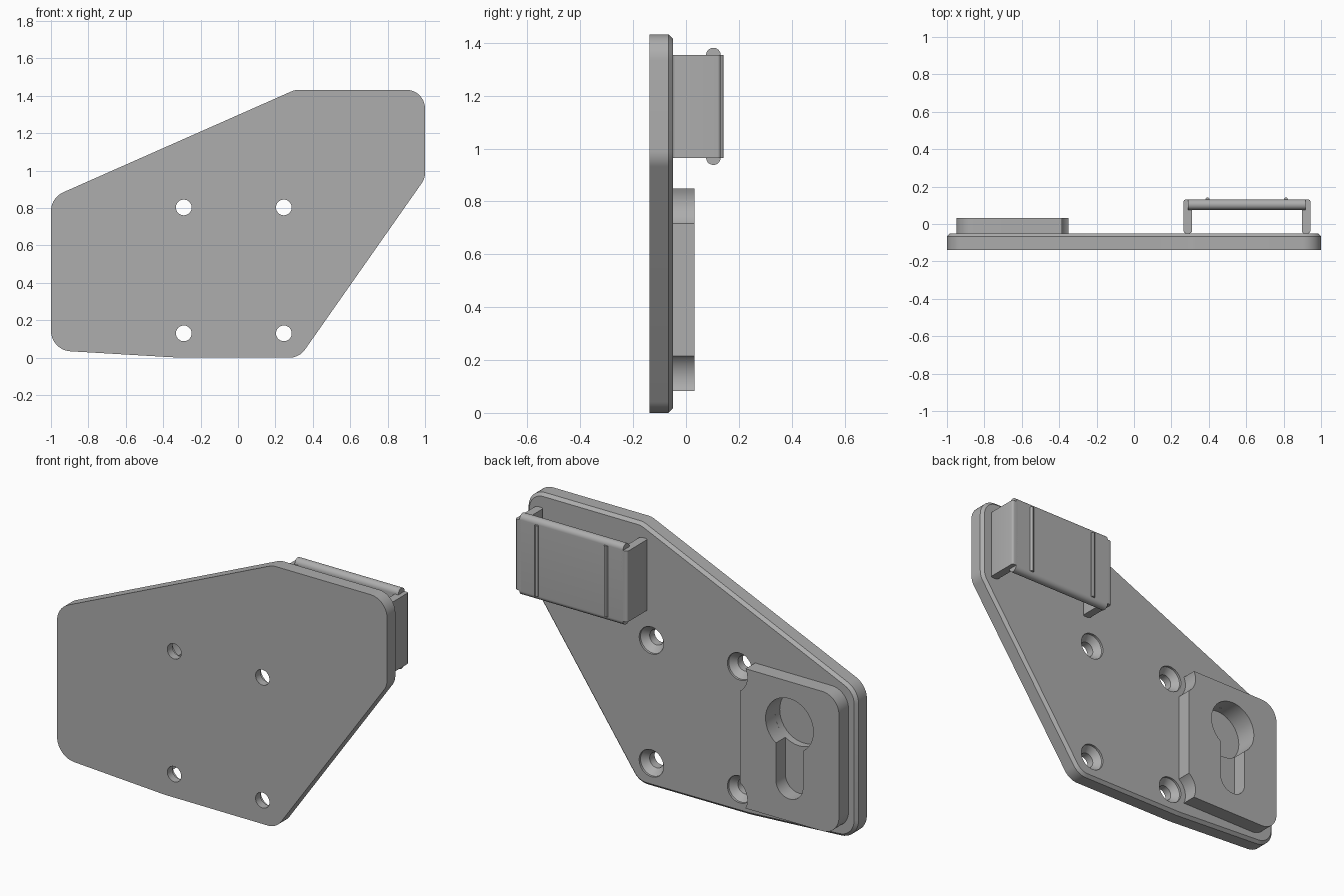
import bpy, bmesh, math
from mathutils import Vector

if "Cube" in bpy.data.objects:
    bpy.data.objects.remove(bpy.data.objects["Cube"])

grey = bpy.data.materials.new("grey")
grey.diffuse_color = (0.42, 0.42, 0.42, 1)
grey.use_nodes = True
grey.node_tree.nodes["Principled BSDF"].inputs["Base Color"].default_value = grey.diffuse_color


def fillet(corners, steps=10):
    """Round each (x, z, radius) corner of a counter-clockwise outline."""
    out = []
    for i, (x, z, r) in enumerate(corners):
        p = Vector((x, z))
        a = (Vector(corners[i - 1][:2]) - p).normalized()
        b = (Vector(corners[(i + 1) % len(corners)][:2]) - p).normalized()
        if r == 0:
            out.append(p)
            continue
        half = a.angle(b) / 2
        centre = p + (a + b).normalized() * (r / math.sin(half))
        start = p + a * (r / math.tan(half)) - centre
        sweep = math.pi - 2 * half
        for k in range(steps + 1):
            t = sweep * k / steps
            c, s = math.cos(t), math.sin(t)
            out.append(centre + Vector((start.x * c - start.y * s, start.x * s + start.y * c)))
    return out


def circle(x, z, r, n=40):
    return [Vector((x + r * math.cos(2 * math.pi * k / n), z + r * math.sin(2 * math.pi * k / n)))
            for k in range(n)]


def inset(pts, d):
    """Move a counter-clockwise outline inwards by d."""
    out = []
    for i, p in enumerate(pts):
        e1 = (p - pts[i - 1]).normalized()
        e2 = (pts[(i + 1) % len(pts)] - p).normalized()
        n1, n2 = Vector((-e1.y, e1.x)), Vector((-e2.y, e2.x))
        out.append(p + (n1 + n2) * (d / (1 + n1.dot(n2))))
    return out


def loft(name, rings, to3d=lambda u, v, w: (u, w, v)):
    """Skin a list of (outline, depth) rings and cap both ends."""
    bm = bmesh.new()
    loops = [[bm.verts.new(to3d(p[0], p[1], w)) for p in pts] for pts, w in rings]
    for lo, hi in zip(loops, loops[1:]):
        n = len(lo)
        for i in range(n):
            bm.faces.new((lo[i], lo[(i + 1) % n], hi[(i + 1) % n], hi[i]))
    bm.faces.new(loops[0][::-1])
    bm.faces.new(loops[-1])
    bmesh.ops.recalc_face_normals(bm, faces=bm.faces[:])
    mesh = bpy.data.meshes.new(name)
    bm.to_mesh(mesh)
    bm.free()
    mesh.materials.append(grey)
    obj = bpy.data.objects.new(name, mesh)
    bpy.context.collection.objects.link(obj)
    return obj


def select(obj):
    bpy.ops.object.select_all(action='DESELECT')
    obj.select_set(True)
    bpy.context.view_layer.objects.active = obj


def cut(obj, cutters):
    for c in cutters:
        mod = obj.modifiers.new("cut", 'BOOLEAN')
        mod.operation, mod.solver, mod.object = 'DIFFERENCE', 'EXACT', c
        select(obj)
        bpy.ops.object.modifier_apply(modifier=mod.name)
        bpy.data.objects.remove(c)


FRONT, BACK = -0.138, -0.05

# Mounting plate with a chamfered back rim
outline = fillet([(-1, 0.04, 0.11), (-0.35, 0.002, 0.3), (0.328, 0, 0.1), (1, 0.958, 0.1),
                  (1, 1.432, 0.1), (0.305, 1.432, 0.1), (-1, 0.855, 0.11)])
plate = loft("plate", [(outline, FRONT), (outline, BACK - 0.016), (inset(outline, 0.016), BACK)])

# Countersunk screw holes and the round pocket behind the keyhole
holes = [(x, z) for x in (-0.29, 0.245) for z in (0.13, 0.803)]
cutters = [loft("hole_cutter", [(circle(x, z, 0.042), FRONT - 0.1), (circle(x, z, 0.042), BACK - 0.045),
                                (circle(x, z, 0.074), BACK - 0.012), (circle(x, z, 0.074), BACK + 0.1)])
           for x, z in holes]
KX, KZ, KR, KW, KB = -0.65, 0.61, 0.145, 0.082, 0.205
cutters.append(loft("pocket_cutter", [(circle(KX, KZ, KR), BACK - 0.04), (circle(KX, KZ, KR), BACK + 0.02)]))
cut(plate, cutters)

# Raised keyhole pad, relieved around the two nearest screws
pad_outline = fillet([(-0.95, 0.083, 0.1), (-0.35, 0.083, 0), (-0.35, 0.848, 0), (-0.95, 0.848, 0.1)])
pad = loft("keyhole_pad", [(pad_outline, BACK), (pad_outline, 0.033)])

# Keyhole outline: round head joined to a round-ended slot
a0 = math.asin(KW / KR)
head = [Vector((KX + KR * math.sin(t), KZ - KR * math.cos(t)))
        for t in (a0 + (2 * math.pi - 2 * a0) * k / 36 for k in range(37))]
slot = [Vector((KX - KW * math.cos(math.pi * k / 16), KB + KW - KW * math.sin(math.pi * k / 16)))
        for k in range(17)]
keyhole = head + slot
cut(pad, [loft("keyhole_cutter", [(keyhole, BACK - 0.1), (keyhole, 0.2)])]
    + [loft("relief_cutter", [(circle(x, z, 0.105), BACK - 0.1), (circle(x, z, 0.105), 0.2)])
       for x, z in holes[:2]])

# Bracket legs, rounded in plan
upright = lambda u, v, w: (u, v, w)
parts = [plate, pad]
for name, x0, x1 in (("left_bracket_leg", 0.265, 0.311), ("right_bracket_leg", 0.897, 0.943)):
    leg = fillet([(x0, BACK, 0.014), (x1, BACK, 0.014), (x1, 0.131, 0.012), (x0, 0.131, 0.012)], 5)
    parts.append(loft(name, [(leg, 0.965), (leg, 1.353)], upright))

# Bracket panel with half-round top and bottom edges
sideways = lambda u, v, w: (w, u, v)
section = fillet([(0.076, 0.938, 0.0274), (0.131, 0.938, 0.0274), (0.131, 1.381, 0.0274), (0.076, 1.381, 0.0274)])
parts.append(loft("bracket_panel", [(section, 0.29), (section, 0.918)], sideways))

# Two thin half-round ribs on the back of the panel
for i, x in enumerate((0.393, 0.812)):
    rib = circle(x, 0.131, 0.011, 12)
    parts.append(loft("panel_rib_%d" % (i + 1), [(rib, 0.965), (rib, 1.353)], upright))

for p in parts:
    select(p)
    bpy.ops.object.shade_smooth_by_angle(angle=math.radians(30))
